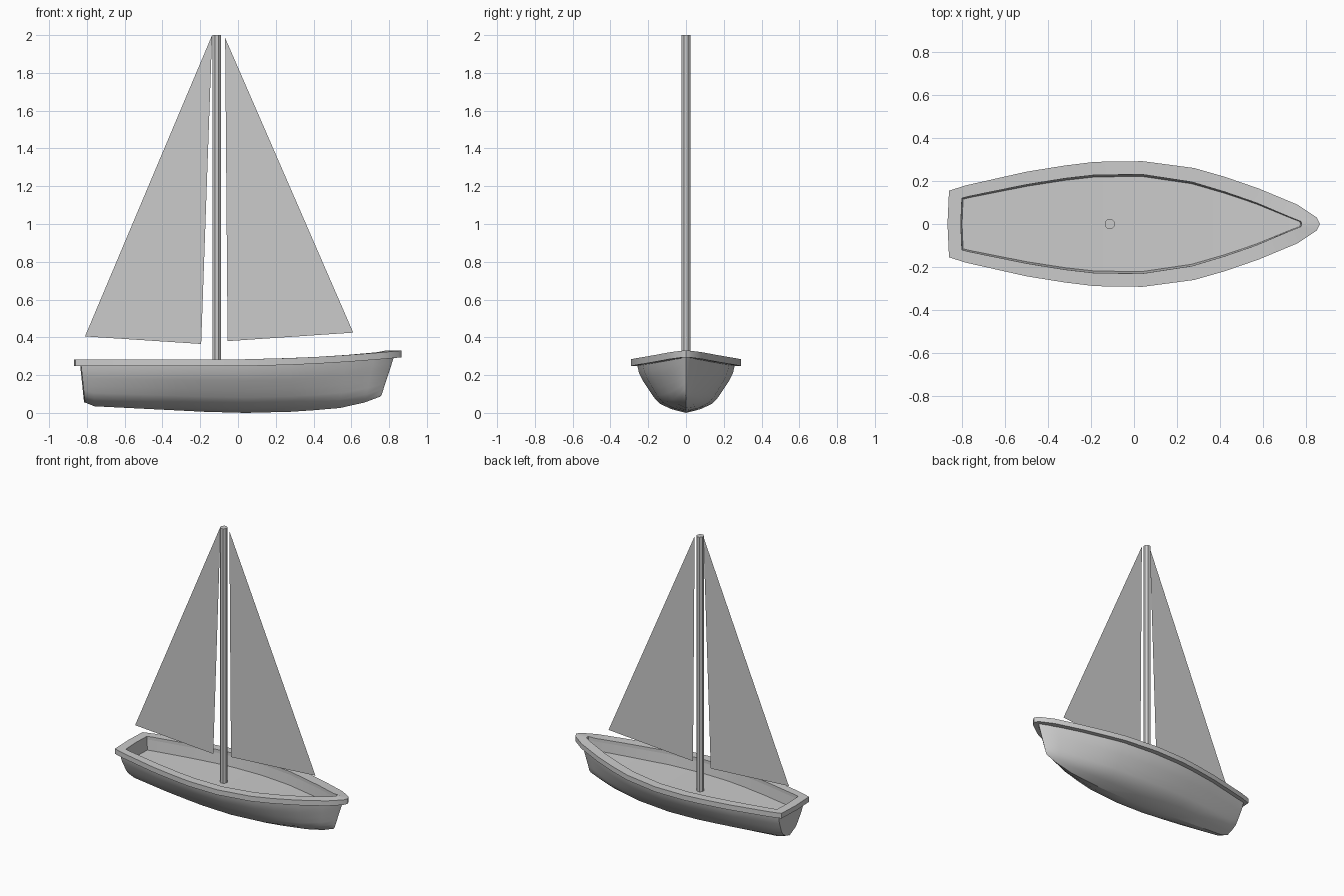
import bpy, bmesh, math

if "Cube" in bpy.data.objects:
    bpy.data.objects.remove(bpy.data.objects["Cube"])

# Half outline, stern centre to bow tip:
# outer rim x,y | opening x,y | hull top x,y | keel x,z
HALF = [
    (-.867, 0, -.805, 0, -.835, 0, -.815, .055),
    (-.86, .155, -.80, .12, -.83, .14, -.81, .055),
    (-.78, .18, -.76, .13, -.77, .152, -.76, .035),
    (-.50, .243, -.50, .183, -.50, .213, -.50, .022),
    (-.32, .272, -.32, .212, -.32, .24, -.32, .013),
    (-.18, .289, -.18, .228, -.18, .255, -.18, .006),
    (.04, .292, .04, .23, .04, .257, .04, 0),
    (.28, .26, .27, .195, .28, .228, .28, .006),
    (.42, .22, .42, .15, .41, .19, .40, .014),
    (.58, .165, .57, .098, .57, .135, .54, .026),
    (.76, .09, .73, .03, .72, .068, .67, .055),
    (.85, .03, .775, .012, .81, .016, .75, .085),
    (.865, 0, .78, 0, .825, 0, .76, .095),
]
N = len(HALF)


def sheer(x, rise=.047):
    return rise * max(0, (x + .1) / .965) ** 2


def make(name, verts, faces, smooth=True):
    mesh = bpy.data.meshes.new(name)
    mesh.from_pydata(verts, [], faces)
    bm = bmesh.new()
    bm.from_mesh(mesh)
    bmesh.ops.remove_doubles(bm, verts=bm.verts, dist=.0005)
    bmesh.ops.recalc_face_normals(bm, faces=bm.faces)
    bm.to_mesh(mesh)
    bm.free()
    ob = bpy.data.objects.new(name, mesh)
    bpy.context.collection.objects.link(ob)
    if smooth:
        bpy.ops.object.select_all(action='DESELECT')
        ob.select_set(True)
        bpy.context.view_layer.objects.active = ob
        bpy.ops.object.shade_smooth_by_angle(angle=math.radians(30))
    return ob


def mirrored(half):
    """Close a half outline into a full ring."""
    return half + [(x, -y, z) for x, y, z in half[-2:0:-1]]


def loft(name, halves, closed=False):
    rings = [mirrored(h) for h in halves]
    n = len(rings[0])
    if closed:
        rings.append(rings[0])
    faces = [(k * n + i, k * n + (i + 1) % n, (k + 1) * n + (i + 1) % n, (k + 1) * n + i)
             for k in range(len(rings) - 1) for i in range(n)]
    return make(name, [v for r in rings for v in r], faces)


def ring(col, base, rise=.047):
    return [(r[col], r[col + 1], base + sheer(r[0], rise)) for r in HALF]


# Hull shell: outline levels shrinking down to the keel line
levels = [(1, 1), (.97, .86), (.89, .69), (.77, .5), (.66, .33), (.53, .19), (.30, .08), (0, 0)]
hull = []
for fy, fz in levels:
    level = []
    for ox, oy, ix, iy, hx, hy, kx, kz in HALF:
        top = .247 + sheer(ox)
        level.append((kx + (hx - kx) * fz, hy * fy, kz + (top - kz) * fz))
    hull.append(level)
loft("hull", hull)

# Overhanging rim around the hull
loft("rim", [ring(2, .283), ring(0, .283), ring(0, .247), ring(2, .247)], closed=True)

# Inner wall of the cockpit, from rim down to the deck
deck_edge = [(x * .993, y * .96, z) for x, y, z in ring(2, .188, .06)]
loft("inner_wall", [ring(2, .26), deck_edge])

# Sunken deck, made of strips from side to side
verts = deck_edge + [(x, -y, z) for x, y, z in deck_edge]
make("deck", verts, [(0, 1, N + 1)] + [(i, i + 1, N + i + 1, N + i) for i in range(1, N - 2)]
     + [(N - 2, N - 1, 2 * N - 2)])

# Mast
bpy.ops.mesh.primitive_cylinder_add(vertices=8, radius=.025, depth=1.815,
                                    location=(-.112, 0, 1.0925),
                                    rotation=(0, 0, math.pi / 8))
bpy.context.object.name = "mast"

# Flat triangular sails
for name, tri in (("main_sail", [(-.81, .405), (-.195, .365), (-.137, 2.0)]),
                  ("fore_sail", [(-.055, .38), (.61, .425), (-.068, 1.985)])):
    make(name, [(x, 0, z) for x, z in tri], [(0, 1, 2)], smooth=False)
